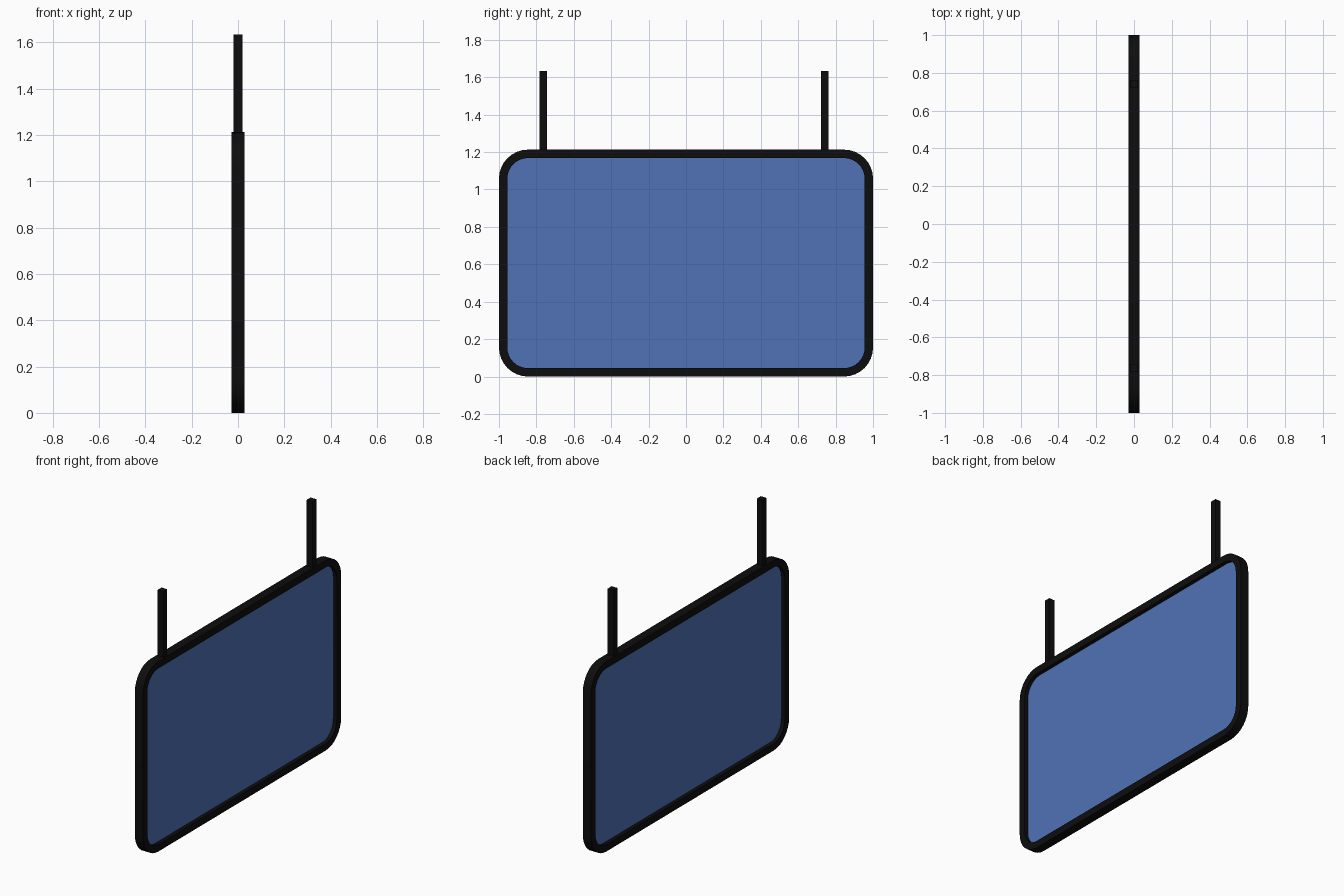
import bpy, bmesh
from math import cos, sin, pi

if "Cube" in bpy.data.objects:
    bpy.data.objects.remove(bpy.data.objects["Cube"])

HALF_W, HEIGHT = 1.0, 1.213      # sign outline in y and z
BORDER, RADIUS = 0.045, 0.155    # frame face width, outer corner radius
DEPTH, PANEL_T = 0.057, 0.008    # thicknesses in x
STEPS = 8


def material(name, rgb):
    m = bpy.data.materials.new(name)
    m.diffuse_color = (*rgb, 1)
    m.use_nodes = True
    m.node_tree.nodes["Principled BSDF"].inputs["Base Color"].default_value = m.diffuse_color
    return m


def rounded_rect(x, inset):
    """Points of the outline, inset from the edge, in the plane at x."""
    r = RADIUS - inset
    a, b = HALF_W - RADIUS, HEIGHT / 2 - RADIUS
    pts = []
    for q, (sy, sz) in enumerate([(1, 1), (-1, 1), (-1, -1), (1, -1)]):
        for i in range(STEPS + 1):
            t = (q + i / STEPS) * pi / 2
            pts.append((x, sy * a + r * cos(t), HEIGHT / 2 + sz * b + r * sin(t)))
    return pts


def finish(name, bm, mat):
    bmesh.ops.recalc_face_normals(bm, faces=bm.faces)
    me = bpy.data.meshes.new(name)
    bm.to_mesh(me)
    bm.free()
    me.materials.append(mat)
    ob = bpy.data.objects.new(name, me)
    bpy.context.collection.objects.link(ob)
    bpy.ops.object.select_all(action='DESELECT')
    ob.select_set(True)
    bpy.context.view_layer.objects.active = ob
    bpy.ops.object.shade_smooth_by_angle(angle=pi / 6)
    return ob


def bridge(bm, r1, r2):
    n = len(r1)
    for i in range(n):
        j = (i + 1) % n
        bm.faces.new((r1[i], r1[j], r2[j], r2[i]))


black = material("black_metal", (0.004, 0.004, 0.004))
blue = material("blue_panel", (0.08, 0.17, 0.47))

# Frame: rectangular section swept round the rounded outline
bm = bmesh.new()
h = DEPTH / 2
section = [(-h, 0), (h, 0), (h, BORDER), (-h, BORDER)]
rings = [[bm.verts.new(p) for p in rounded_rect(x, i)] for x, i in section]
for k in range(4):
    bridge(bm, rings[k], rings[(k + 1) % 4])
finish("sign_frame", bm, black)

# Panel: thin sheet recessed in the frame on both sides
bm = bmesh.new()
back, front = [[bm.verts.new(p) for p in rounded_rect(x, BORDER - 0.005)]
               for x in (-PANEL_T / 2, PANEL_T / 2)]
bm.faces.new(back)
bm.faces.new(front)
bridge(bm, back, front)
finish("sign_panel", bm, blue)

# Hanger rods: square bars standing on the top rail
ROD, Z0, Z1 = 0.04, 1.19, 1.633
for name, y in (("hanger_rod_left", -0.763), ("hanger_rod_right", 0.741)):
    bm = bmesh.new()
    bmesh.ops.create_cube(bm, size=1)
    bmesh.ops.scale(bm, vec=(ROD, ROD, Z1 - Z0), verts=bm.verts)
    bmesh.ops.translate(bm, vec=(0, y, (Z0 + Z1) / 2), verts=bm.verts)
    finish(name, bm, black)
